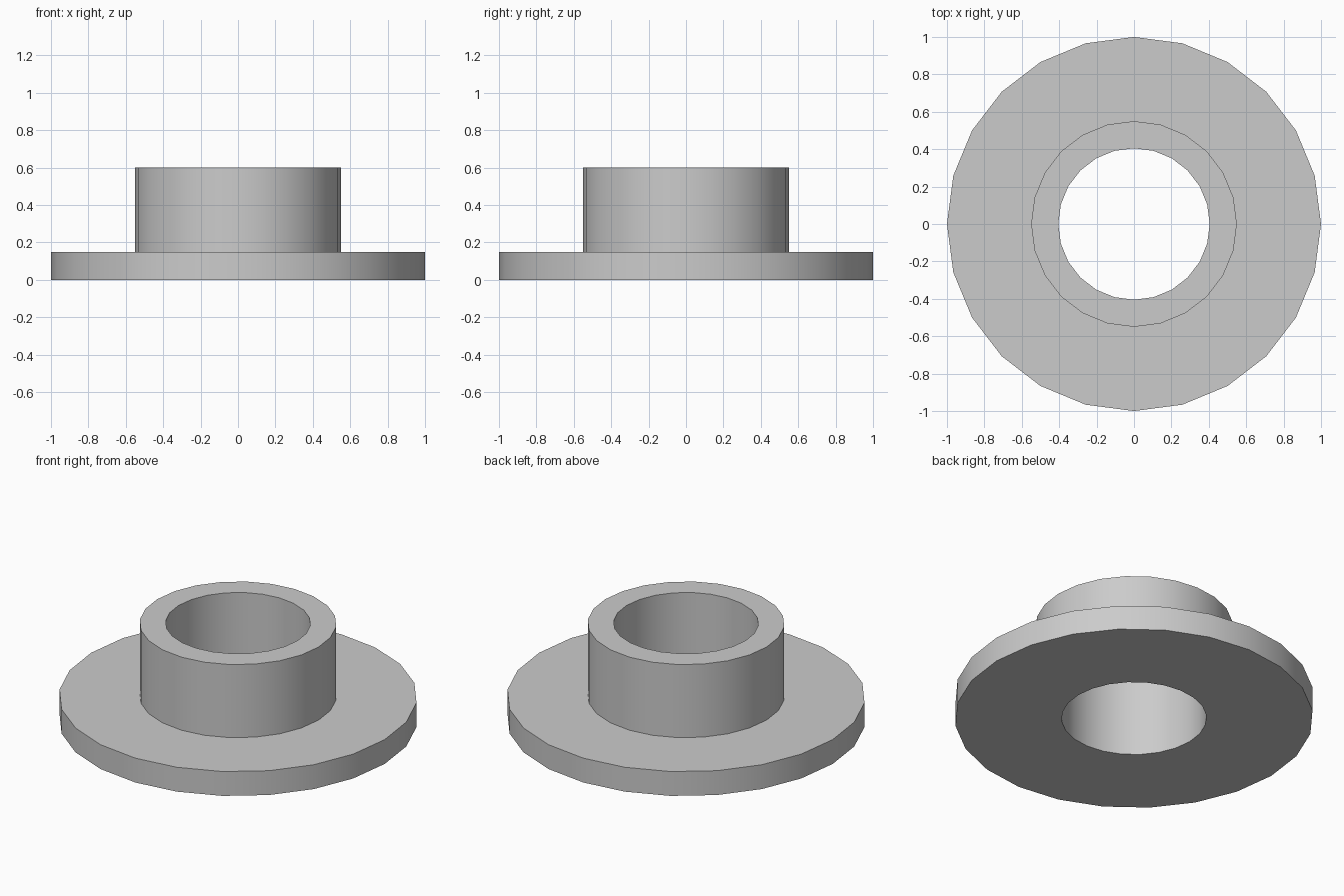
import bpy
import bmesh
from math import tau, cos, sin, radians

cube = bpy.data.objects.get("Cube")
if cube:
    bpy.data.objects.remove(cube, do_unlink=True)

SIDES = 24
FLANGE_R, COLLAR_R, BORE_R = 1.0, 0.55, 0.405
FLANGE_TOP, COLLAR_TOP = 0.15, 0.6

# One plain grey material
grey = bpy.data.materials.new("light_grey")
grey.use_nodes = True
colour = (0.6, 0.6, 0.6, 1)
grey.diffuse_color = colour
grey.node_tree.nodes["Principled BSDF"].inputs["Base Color"].default_value = colour


def lathe(name, profile):
    """Revolve a closed (radius, height) profile around the z axis."""
    bm = bmesh.new()
    rings = []
    for i in range(SIDES):
        a = tau * i / SIDES
        rings.append([bm.verts.new((r * cos(a), r * sin(a), z)) for r, z in profile])
    n = len(profile)
    for i in range(SIDES):
        here, there = rings[i], rings[(i + 1) % SIDES]
        for j in range(n):
            k = (j + 1) % n
            bm.faces.new((here[j], there[j], there[k], here[k]))
    bmesh.ops.recalc_face_normals(bm, faces=bm.faces)
    mesh = bpy.data.meshes.new(name)
    bm.to_mesh(mesh)
    bm.free()
    mesh.materials.append(grey)
    obj = bpy.data.objects.new(name, mesh)
    bpy.context.collection.objects.link(obj)
    return obj


# Flanged bushing: wide flange, raised collar and through bore
bushing = lathe("flanged_bushing", [
    (BORE_R, 0), (FLANGE_R, 0), (FLANGE_R, FLANGE_TOP),
    (COLLAR_R, FLANGE_TOP), (COLLAR_R, COLLAR_TOP), (BORE_R, COLLAR_TOP),
])

# Smooth round walls with crisp rims
bpy.ops.object.select_all(action="DESELECT")
bushing.select_set(True)
bpy.context.view_layer.objects.active = bushing
bpy.ops.object.shade_smooth_by_angle(angle=radians(30))
